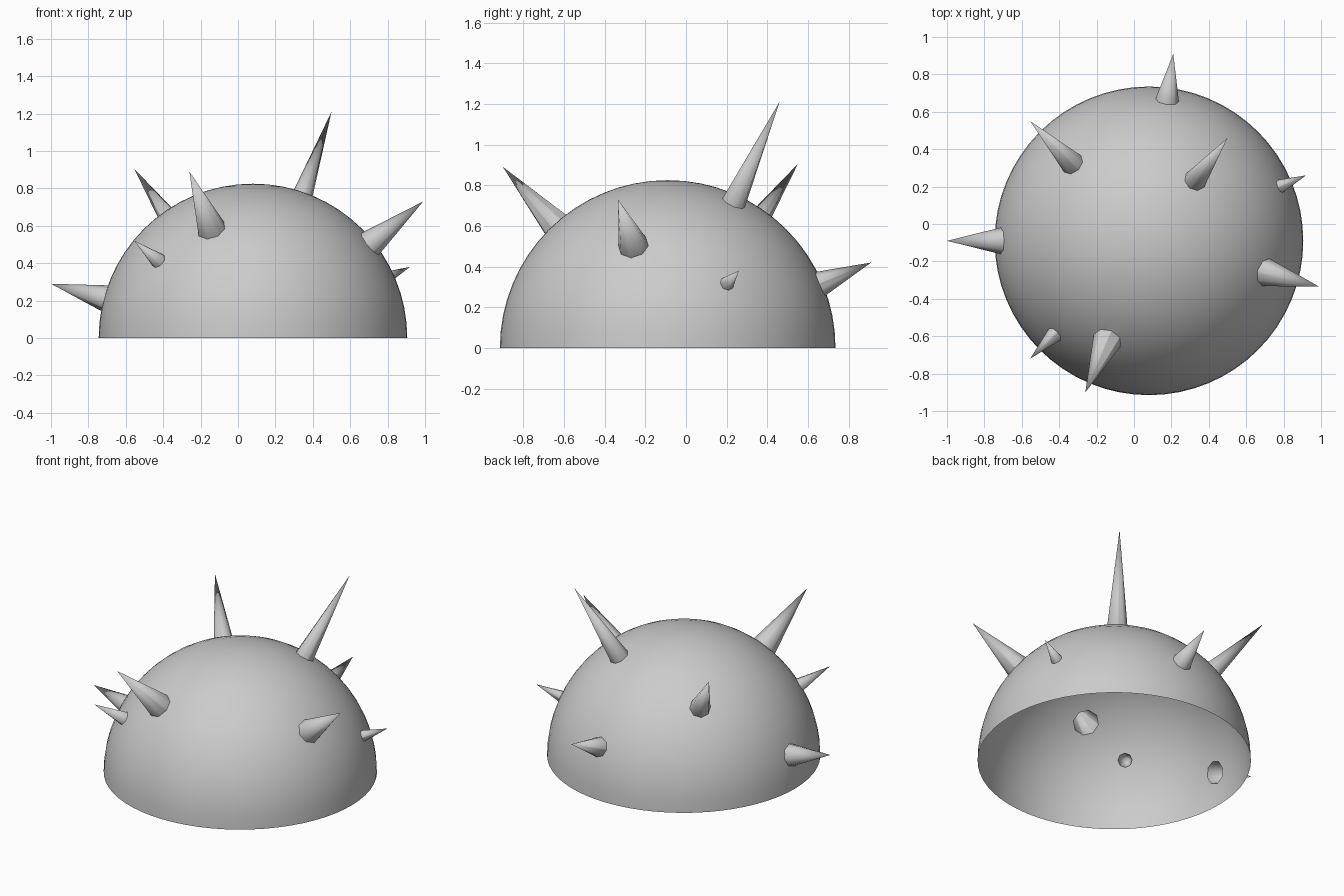
import bpy, bmesh, math
from mathutils import Vector, Matrix

if "Cube" in bpy.data.objects:
    bpy.data.objects.remove(bpy.data.objects["Cube"])

R = 0.825
C = Vector((0.08, -0.09, 0))
# tip position and radius where the spike meets the dome
SPIKES = [
    ((0.50, 0.46, 1.21), 0.060),
    ((-0.555, 0.55, 0.905), 0.063),
    ((-0.26, -0.90, 0.89), 0.078),
    ((-0.555, -0.72, 0.52), 0.043),
    ((-1.0, -0.09, 0.29), 0.070),
    ((0.99, -0.335, 0.73), 0.075),
    ((0.92, 0.26, 0.38), 0.036),
    ((0.21, 0.91, 0.42), 0.062),
]


def to_object(bm, name):
    mesh = bpy.data.meshes.new(name)
    bm.to_mesh(mesh)
    bm.free()
    ob = bpy.data.objects.new(name, mesh)
    bpy.context.collection.objects.link(ob)
    return ob


# Solid half sphere
bm = bmesh.new()
bmesh.ops.create_uvsphere(bm, u_segments=64, v_segments=32, radius=R,
                          matrix=Matrix.Translation(C))
low = [v for v in bm.verts if v.co.z < -1e-4]
bmesh.ops.delete(bm, geom=low, context='VERTS')
bmesh.ops.holes_fill(bm, edges=[e for e in bm.edges if e.is_boundary], sides=0)
bmesh.ops.recalc_face_normals(bm, faces=bm.faces)
dome = to_object(bm, "spiked_dome")

# Radial eight-sided spikes, rooted just inside the dome
bm = bmesh.new()
for tip, r in SPIKES:
    axis = Vector(tip) - C
    length = axis.length
    axis.normalize()
    sink = 0.02
    depth = length - R + sink
    base_r = r * depth / (length - R)
    mid = C + axis * (length - depth / 2)
    rot = axis.to_track_quat('Z', 'Y').to_matrix().to_4x4()
    bmesh.ops.create_cone(bm, cap_ends=True, segments=8, radius1=base_r,
                          radius2=0, depth=depth,
                          matrix=Matrix.Translation(mid) @ rot)
bmesh.ops.remove_doubles(bm, verts=bm.verts, dist=1e-5)
bmesh.ops.recalc_face_normals(bm, faces=bm.faces)
spikes = to_object(bm, "spike_helper")
spikes.hide_render = True

# Merge so the spikes are hollow, then open the underside
mod = dome.modifiers.new("union", 'BOOLEAN')
mod.operation = 'UNION'
mod.solver = 'EXACT'
mod.object = spikes
bpy.context.view_layer.objects.active = dome
dome.select_set(True)
bpy.ops.object.modifier_apply(modifier=mod.name)
bpy.data.objects.remove(spikes)

bm = bmesh.new()
bm.from_mesh(dome.data)
floor = [f for f in bm.faces if all(abs(v.co.z) < 1e-4 for v in f.verts)]
bmesh.ops.delete(bm, geom=floor, context='FACES')
bm.to_mesh(dome.data)
bm.free()
bpy.ops.object.shade_smooth_by_angle(angle=math.radians(50))
